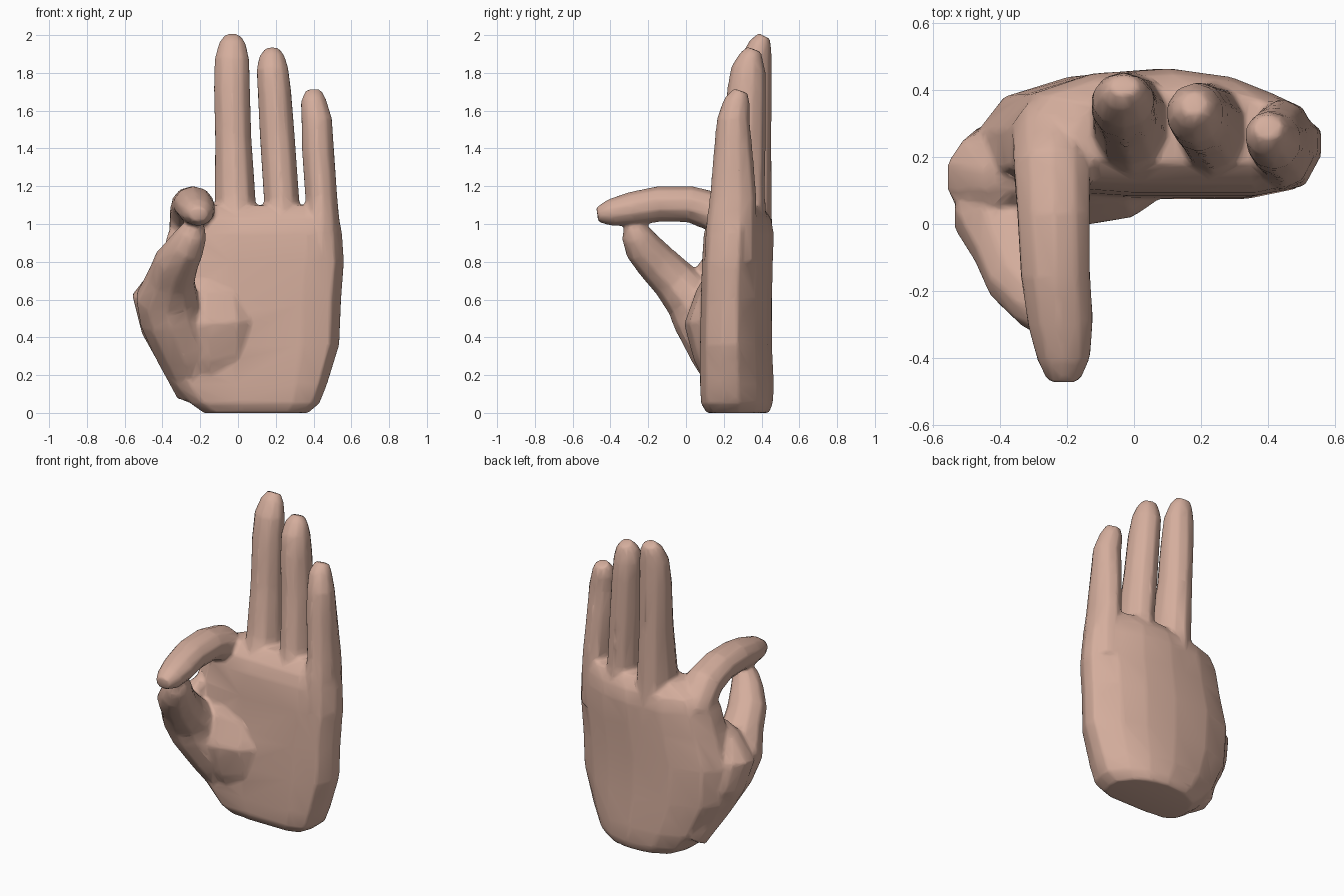
import bpy, bmesh, math
from mathutils import Vector

SIDES = 10


def loft(name, rings):
    """Closed skin through rings that all have the same number of points."""
    bm = bmesh.new()
    loops = [[bm.verts.new(p) for p in ring] for ring in rings]
    n = len(loops[0])
    for a, b in zip(loops, loops[1:]):
        for i in range(n):
            j = (i + 1) % n
            bm.faces.new((a[i], a[j], b[j], b[i]))
    bm.faces.new(loops[0][::-1])
    bm.faces.new(loops[-1])
    bmesh.ops.recalc_face_normals(bm, faces=bm.faces)
    mesh = bpy.data.meshes.new(name)
    bm.to_mesh(mesh)
    bm.free()
    ob = bpy.data.objects.new(name, mesh)
    bpy.context.collection.objects.link(ob)
    return ob


def digit(name, stations):
    """Tapered tube; each station is x, y, z, half width, half depth."""
    pts = [Vector(s[:3]) for s in stations]
    rings = []
    for i, s in enumerate(stations):
        t = (pts[min(i + 1, len(pts) - 1)] - pts[max(i - 1, 0)]).normalized()
        side = (Vector((1, 0, 0)) - t * t.x).normalized()
        up = t.cross(side)
        rings.append([pts[i] + side * s[3] * math.cos(a) + up * s[4] * math.sin(a)
                      for a in (2 * math.pi * (k + 0.5) / SIDES for k in range(SIDES))])
    return loft(name, rings)


# Palm: one arched cross-section scaled up the hand (z, x min, x max, y min, y max)
section = [(0, .2), (0, .52), (.08, .8), (.27, .96), (.52, 1), (.72, .93), (.87, .78),
           (1, .52), (1, .32), (.95, .08), (.8, 0), (.4, 0), (.1, .05)]
levels = [(0, -.18, .37, .11, .44), (.05, -.25, .43, .08, .46), (.15, -.34, .47, .075, .465),
          (.36, -.45, .535, .075, .455), (.6, -.47, .545, .08, .455), (.8, -.41, .56, .085, .46),
          (.95, -.37, .55, .095, .465), (1.03, -.33, .535, .12, .45), (1.1, -.18, .52, .18, .4)]
palm = loft("palm", [[(x0 + u * (x1 - x0), y0 + v * (y1 - y0), z) for u, v in section]
                     for z, x0, x1, y0, y1 in levels])

# Three raised fingers, rooted inside the palm
middle = digit("middle_finger", [
    (0, .28, .8, .11, .17), (-.01, .295, 1.0, .115, .165), (-.015, .315, 1.14, .112, .14),
    (-.025, .34, 1.45, .1, .113), (-.032, .355, 1.72, .099, .1), (-.032, .37, 1.87, .095, .085),
    (-.03, .395, 1.955, .073, .06), (-.03, .415, 1.995, .045, .035)])
ring = digit("ring_finger", [
    (.24, .27, .8, .11, .16), (.235, .28, 1.0, .105, .15), (.23, .29, 1.14, .097, .13),
    (.209, .31, 1.45, .096, .112), (.193, .32, 1.7, .092, .105), (.182, .33, 1.82, .087, .093),
    (.18, .345, 1.885, .07, .065), (.18, .36, 1.925, .04, .04)])
little = digit("little_finger", [
    (.445, .235, .8, .1, .14), (.445, .24, 1.0, .098, .135), (.441, .25, 1.14, .088, .125),
    (.423, .25, 1.4, .088, .103), (.417, .25, 1.55, .084, .088), (.40, .27, 1.65, .07, .07),
    (.40, .29, 1.705, .045, .04)])

# Index finger bent forward to meet the thumb
index = digit("index_finger", [
    (-.22, .26, .75, .11, .13), (-.245, .26, .96, .125, .13), (-.245, .17, 1.06, .12, .11),
    (-.24, .02, 1.105, .113, .097), (-.235, -.15, 1.105, .108, .095), (-.22, -.29, 1.08, .102, .09),
    (-.21, -.4, 1.06, .083, .073), (-.21, -.47, 1.05, .05, .04)])

# Thumb, the web joining it to the palm, and the soft mound at its base
thumb = digit("thumb", [
    (-.20, .28, .12, .13, .13), (-.27, .18, .33, .17, .16), (-.36, .08, .52, .17, .16),
    (-.375, .02, .61, .17, .14), (-.355, -.07, .71, .13, .12), (-.325, -.16, .8, .12, .11),
    (-.275, -.23, .88, .1, .1), (-.24, -.265, .95, .08, .08), (-.22, -.28, 1.0, .05, .05)])
web = digit("thumb_web", [
    (-.30, .2, .25, .1, .1), (-.41, .17, .46, .11, .14), (-.44, .14, .61, .125, .14),
    (-.38, .13, .73, .08, .1), (-.33, .15, .81, .05, .06)])
mound = digit("thumb_mound", [
    (-.14, .21, .12, .14, .08), (-.15, .17, .3, .25, .13), (-.18, .14, .47, .3, .15),
    (-.17, .17, .62, .25, .12), (-.16, .2, .75, .16, .08)])

# Fuse all parts into one skin
parts = [palm, middle, ring, little, index, thumb, web, mound]
bpy.ops.object.select_all(action='DESELECT')
for ob in parts:
    ob.select_set(True)
bpy.context.view_layer.objects.active = palm
bpy.ops.object.join()
hand = bpy.context.view_layer.objects.active
hand.name = "hand"

remesh = hand.modifiers.new("fuse", 'REMESH')
remesh.mode = 'VOXEL'
remesh.voxel_size = 0.0105
remesh.use_smooth_shade = True
relax = hand.modifiers.new("relax", 'SMOOTH')
relax.factor = 0.5
relax.iterations = 8
reduce = hand.modifiers.new("reduce", 'DECIMATE')
reduce.ratio = 0.05

# Skin colour
skin = bpy.data.materials.new("skin")
skin.diffuse_color = (0.66, 0.42, 0.335, 1)
hand.data.materials.clear()
hand.data.materials.append(skin)
for p in hand.data.polygons:
    p.use_smooth = True
